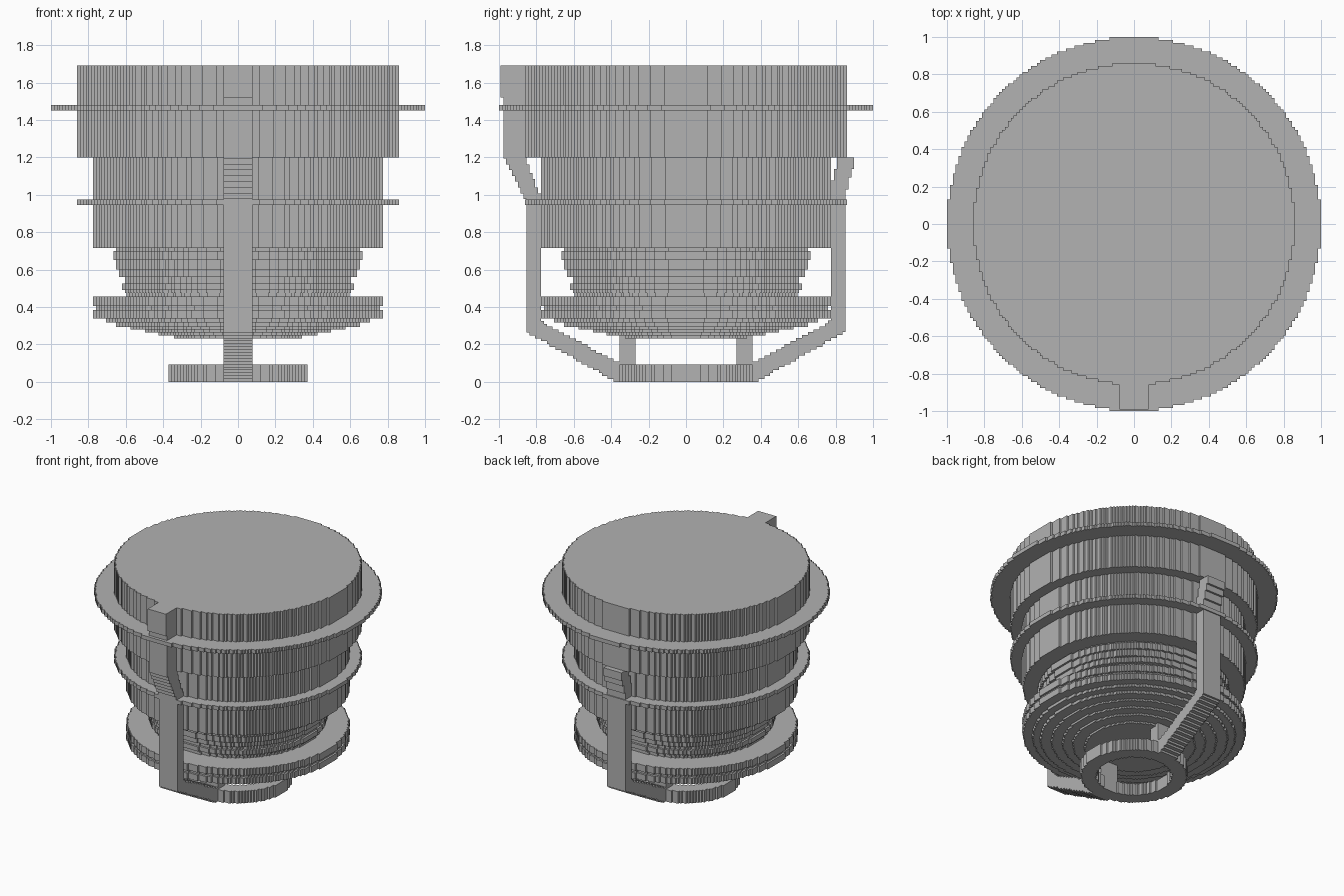
import bpy, bmesh, math
from itertools import groupby

cube = bpy.data.objects.get("Cube")
if cube:
    bpy.data.objects.remove(cube)

U = 2 / 129  # size of one block

grey = bpy.data.materials.new("plain_grey")
grey.use_nodes = True
grey.diffuse_color = (0.445, 0.445, 0.445, 1)
grey.node_tree.nodes["Principled BSDF"].inputs["Base Color"].default_value = grey.diffuse_color


def outline(rows):
    """Stepped polygon around rows of (bottom, top, low, high)."""
    merged = []
    for _, group in groupby(rows, key=lambda r: (round(r[2], 5), round(r[3], 5))):
        g = list(group)
        merged.append((g[0][0], g[-1][1], g[0][2], g[0][3]))
    right = [p for a, b, lo, hi in merged for p in ((hi, a), (hi, b))]
    left = [p for a, b, lo, hi in reversed(merged) for p in ((lo, b), (lo, a))]
    return right + left


def disc_rows(radius, half=False):
    """Rows of blocks whose centres lie inside a circle."""
    n = round(2 * radius / U)
    off = 0 if n % 2 else 0.5
    rows = []
    for i in range(n // 2 if half else 0, n):
        c = i - (n - 1) / 2
        reach = math.sqrt((n / 2) ** 2 - c * c)
        w = (math.floor(reach - off) + off + 0.5) * U
        rows.append(((c - 0.5) * U, (c + 0.5) * U, -w, w))
    return rows


def prism(name, polygons, start, end, place, is_seam=lambda p, q: False):
    """Extrude flat polygons between two levels; seams get no side wall."""
    bm = bmesh.new()
    for poly in polygons:
        low = [bm.verts.new(place(a, b, start)) for a, b in poly]
        high = [bm.verts.new(place(a, b, end)) for a, b in poly]
        bm.faces.new(low[::-1])
        bm.faces.new(high)
        for i in range(len(poly)):
            j = (i + 1) % len(poly)
            if not is_seam(poly[i], poly[j]):
                bm.faces.new((low[i], low[j], high[j], high[i]))
    bmesh.ops.remove_doubles(bm, verts=bm.verts, dist=1e-5)
    bmesh.ops.recalc_face_normals(bm, faces=bm.faces)
    mesh = bpy.data.meshes.new(name)
    bm.to_mesh(mesh)
    bm.free()
    mesh.materials.append(grey)
    obj = bpy.data.objects.new(name, mesh)
    bpy.context.collection.objects.link(obj)
    return obj


def upright(a, b, h):
    return (a, b, h)


def sideways(a, b, h):
    return (h, a, b)


def disc(name, bottom, top, radius):
    prism(name, [outline(disc_rows(radius))], bottom, top, upright)


# Drums and flanges
disc("upper_drum", 1.20, 1.69, 0.86)
disc("upper_flange", 1.45, 1.48, 1.0)
disc("middle_drum", 0.715, 1.20, 0.775)
disc("middle_flange", 0.945, 0.975, 0.86)

# Tapered neck, lower rim and stepped underside, stacked from the bottom up
stack = [
    ("underside", 0.232, 0.34), ("underside", 0.247, 0.43), ("underside", 0.263, 0.50),
    ("underside", 0.279, 0.575), ("underside", 0.294, 0.65), ("underside", 0.316, 0.705),
    ("lower_rim", 0.338, 0.775), ("rim_groove", 0.385, 0.76), ("lower_rim", 0.405, 0.775),
    ("neck", 0.457, 0.595), ("neck", 0.475, 0.605), ("neck", 0.49, 0.62),
    ("neck", 0.525, 0.608), ("neck", 0.56, 0.635), ("neck", 0.60, 0.65),
    ("neck", 0.65, 0.667), ("neck", 0.70, 0.655),
]
tops = [level for _, level, _ in stack[1:]] + [0.715]
for (name, bottom, radius), top in zip(stack, tops):
    disc(name + "_step", bottom, top, radius)

# Base ring, built as two halves that share a seam
outer = outline(disc_rows(0.372, True))
inner = outline(disc_rows(0.262, True))
front_half = outer + inner[::-1]
back_half = [(x, -y) for x, y in front_half]
prism("base_ring", [front_half, back_half], 0, 0.093, upright,
      lambda p, q: abs(p[1]) < 1e-5 and abs(q[1]) < 1e-5)


def interpolate(keys, z):
    for (z0, y0), (z1, y1) in zip(keys, keys[1:]):
        if z <= z1:
            return y0 + (y1 - y0) * (z - z0) / (z1 - z0)
    return keys[-1][1]


def arm(name, side, far_keys, near_keys, top):
    """Stepped strap following the drums on one side."""
    count = round(top / U)
    rows = []
    for i in range(count):
        z = (i + 0.5) * U
        edges = [side * round(interpolate(k, z) / U) * U for k in (far_keys, near_keys)]
        rows.append((i * top / count, (i + 1) * top / count, min(edges), max(edges)))
    prism(name, [outline(rows)], -5 * U, 5 * U, sideways)


# Front and back arms
foot_far = [(0, 0.375), (0.27, 0.86)]
foot_near = [(0, 0.34), (0.09, 0.34), (0.325, 0.78)]
arm("front_arm", -1,
    foot_far + [(0.98, 0.86), (1.19, 0.97), (1.48, 0.97), (1.55, 1.0), (1.69, 1.0)],
    foot_near + [(1.0, 0.78), (1.2, 0.86), (1.69, 0.86)], 1.69)
arm("back_arm", 1,
    foot_far + [(1.02, 0.86), (1.15, 0.895), (1.2, 0.895)],
    foot_near + [(1.04, 0.775), (1.15, 0.805), (1.2, 0.805)], 1.20)

# Short posts between the base ring and the underside
for name, side in (("front_post", -1), ("back_post", 1)):
    near, far = sorted((side * 0.27, side * 0.356))
    prism(name, [outline([(0.08, 0.25, near, far)])], -5 * U, 5 * U, sideways)
